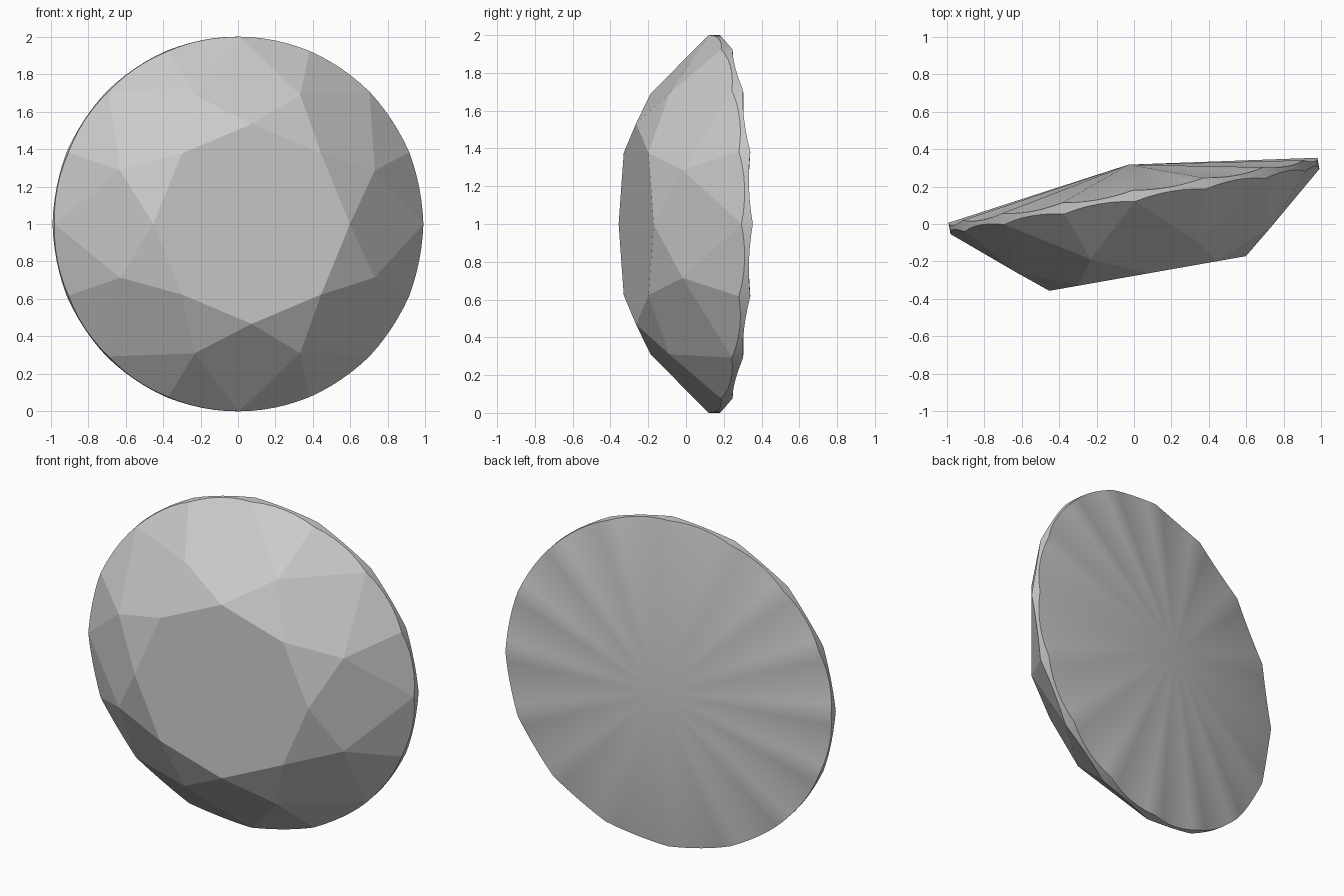
import bpy
import bmesh
from math import sin, cos, pi, radians
from mathutils import Matrix, Vector

if "Cube" in bpy.data.objects:
    bpy.data.objects.remove(bpy.data.objects["Cube"], do_unlink=True)

# Proportions of the cut stone, in its own axis (height grows toward the table)
TABLE_R, TABLE_H = 0.533, 0.39
STAR_R, STAR_H = 0.747, 0.262
THICKNESS = 0.061
CULET_H = -0.2
STEPS = 6                       # rim points per scallop
SECTOR = pi / 8                 # one scallop of sixteen
RIM = 16 * STEPS

# Slopes of the facets that meet the girdle set how deep its scallops are
CROWN_SLOPE = STAR_H / (cos(SECTOR / 2) * (1 - STAR_R))
BACK_SLOPE = 0.9

grey = bpy.data.materials.new("pale_grey")
grey.use_nodes = True
grey.diffuse_color = (0.6, 0.6, 0.6, 1)
grey.node_tree.nodes["Principled BSDF"].inputs["Base Color"].default_value = (0.6, 0.6, 0.6, 1)

bm = bmesh.new()


def ring(count, radius, height, offset=0.0):
    """Circle of vertices; height may be a function of the angle."""
    verts = []
    for i in range(count):
        a = 2 * pi * i / count + offset
        h = height(a) if callable(height) else height
        verts.append(bm.verts.new((radius * cos(a), radius * sin(a), h)))
    return verts


def scallop(a):
    """Bulge of the round rim beyond the straight chord of its sector."""
    return cos(a % SECTOR - SECTOR / 2) - cos(SECTOR / 2)


def arc(verts, start):
    return [verts[(start + k) % RIM] for k in range(STEPS + 1)]


# Tiny nudge keeps the modulo clean at sector boundaries
nudge = 1e-7
table = ring(8, TABLE_R, TABLE_H)
star = ring(8, STAR_R, STAR_H, SECTOR)
front_rim = ring(RIM, 1, lambda a: -CROWN_SLOPE * scallop(a + nudge))
back_rim = ring(RIM, 1, lambda a: -THICKNESS + BACK_SLOPE * scallop(a + nudge))
culet = bm.verts.new((0, 0, CULET_H))

# Crown: table, star, kite and upper girdle facets
bm.faces.new(table)
for i in range(8):
    tip = 2 * i * STEPS
    bm.faces.new((table[i], star[i], table[(i + 1) % 8]))
    bm.faces.new((table[i], star[i - 1], front_rim[tip], star[i]))
    for start in (tip, tip + STEPS):
        bm.faces.new([star[i]] + arc(front_rim, start))

# Girdle band and fluted shallow back
for i in range(RIM):
    j = (i + 1) % RIM
    band = bm.faces.new((front_rim[i], back_rim[i], back_rim[j], front_rim[j]))
    fan = bm.faces.new((back_rim[i], culet, back_rim[j]))
    band.smooth = fan.smooth = True
    for a, b in ((front_rim[i], front_rim[j]), (back_rim[i], back_rim[j])):
        bm.edges.get((a, b)).smooth = False

bmesh.ops.recalc_face_normals(bm, faces=bm.faces)

# Stand the stone on edge, table to the front, turned slightly toward its left
turn = radians(10)
across = Vector((cos(turn), sin(turn), 0))
up = Vector((0, 0, 1))
facing = Vector((sin(turn), -cos(turn), 0))
frame = Matrix((across, up, facing)).transposed().to_4x4()
bm.transform(Matrix.Translation((0.005, 0.12, 1)) @ frame)

mesh = bpy.data.meshes.new("cut_gem")
bm.to_mesh(mesh)
bm.free()
mesh.materials.append(grey)
gem = bpy.data.objects.new("cut_gem", mesh)
bpy.context.collection.objects.link(gem)
